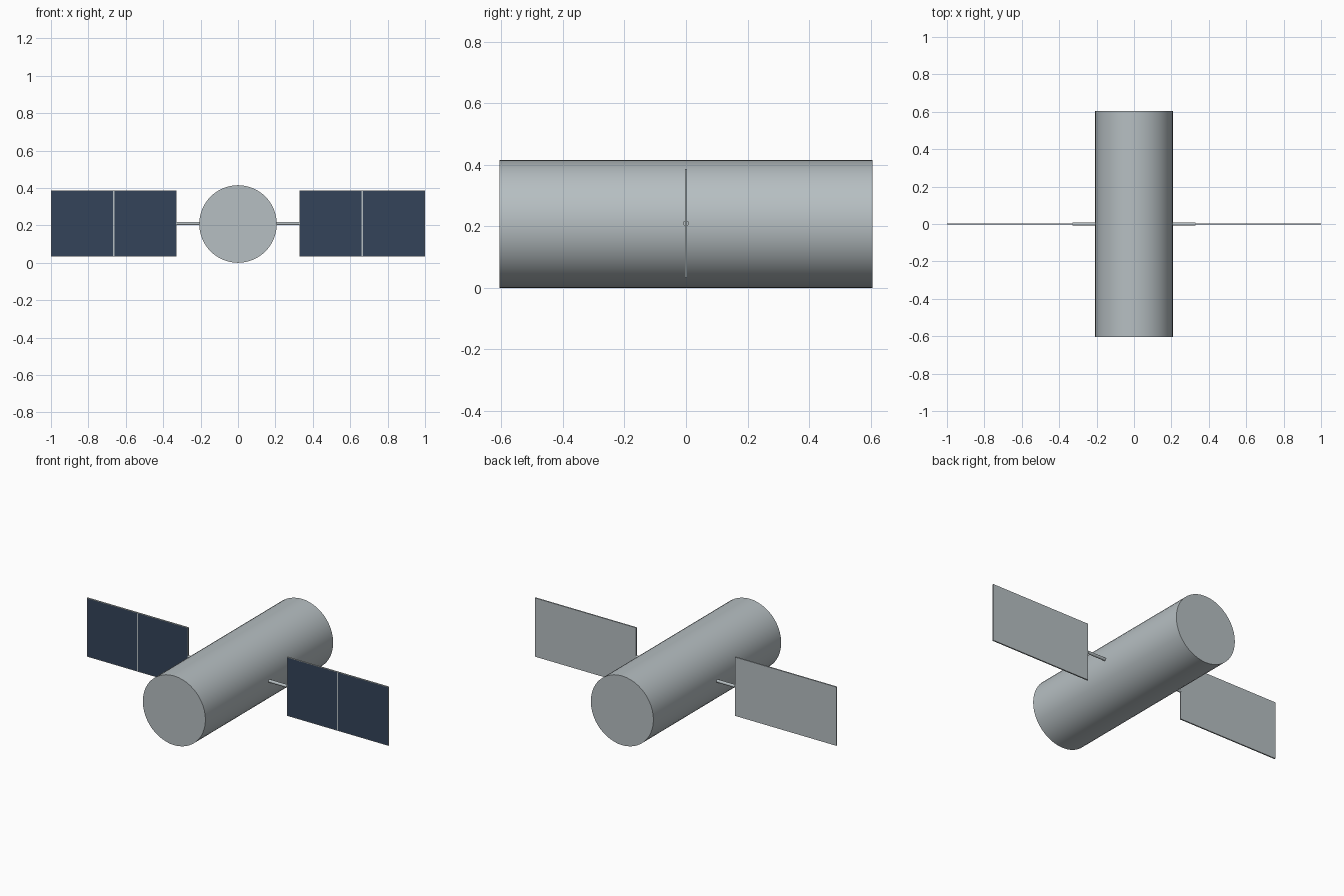
import bpy
import bmesh
import math
from mathutils import Matrix

cube = bpy.data.objects.get("Cube")
if cube:
    bpy.data.objects.remove(cube, do_unlink=True)


def make_material(name, rgb):
    mat = bpy.data.materials.new(name)
    mat.use_nodes = True
    colour = (*rgb, 1.0)
    mat.diffuse_color = colour
    mat.node_tree.nodes["Principled BSDF"].inputs["Base Color"].default_value = colour
    return mat


METAL = make_material("silver grey", (0.47, 0.52, 0.54))
CELL = make_material("solar navy", (0.034, 0.056, 0.1))

RADIUS = 0.2075
LENGTH = 1.21
INNER, OUTER = 0.328, 1.0
PANEL_H, PANEL_T = 0.352, 0.008


def cylinder(name, radius, depth, location, rotation, sides):
    bpy.ops.mesh.primitive_cylinder_add(vertices=sides, radius=radius, depth=depth,
                                        location=location, rotation=rotation)
    obj = bpy.context.object
    obj.name = name
    obj.data.materials.append(METAL)
    bpy.ops.object.shade_smooth_by_angle(angle=math.radians(40))
    return obj


def solar_panel(name, centre_x):
    """Thin slab split in two, with an inset cell face on each front half."""
    bm = bmesh.new()
    size = (OUTER - INNER, PANEL_T, PANEL_H)
    bmesh.ops.create_cube(bm, size=1, matrix=Matrix.Diagonal((*size, 1)))
    bmesh.ops.bisect_plane(bm, geom=bm.verts[:] + bm.edges[:] + bm.faces[:],
                           plane_co=(0, 0, 0), plane_no=(1, 0, 0))
    bm.normal_update()
    cells = [f for f in bm.faces if f.normal.y < -0.9]
    bmesh.ops.inset_individual(bm, faces=cells, thickness=0.0045)
    for face in cells:
        face.material_index = 1
    mesh = bpy.data.meshes.new(name)
    bm.to_mesh(mesh)
    bm.free()
    mesh.materials.append(METAL)
    mesh.materials.append(CELL)
    obj = bpy.data.objects.new(name, mesh)
    obj.location = (centre_x, 0, 0.21)
    bpy.context.collection.objects.link(obj)


# Main hull
cylinder("hull", RADIUS, LENGTH, (0, 0, RADIUS), (math.pi / 2, 0, 0), 48)

# Support rods and solar panels on both sides
for side, sign in (("left", 1), ("right", -1)):
    rod_start = RADIUS - 0.02
    cylinder(side + "_support_rod", 0.009, INNER - rod_start,
             (sign * (INNER + rod_start) / 2, 0, 0.21), (0, math.pi / 2, 0), 16)
    solar_panel(side + "_solar_panel", sign * (INNER + OUTER) / 2)
